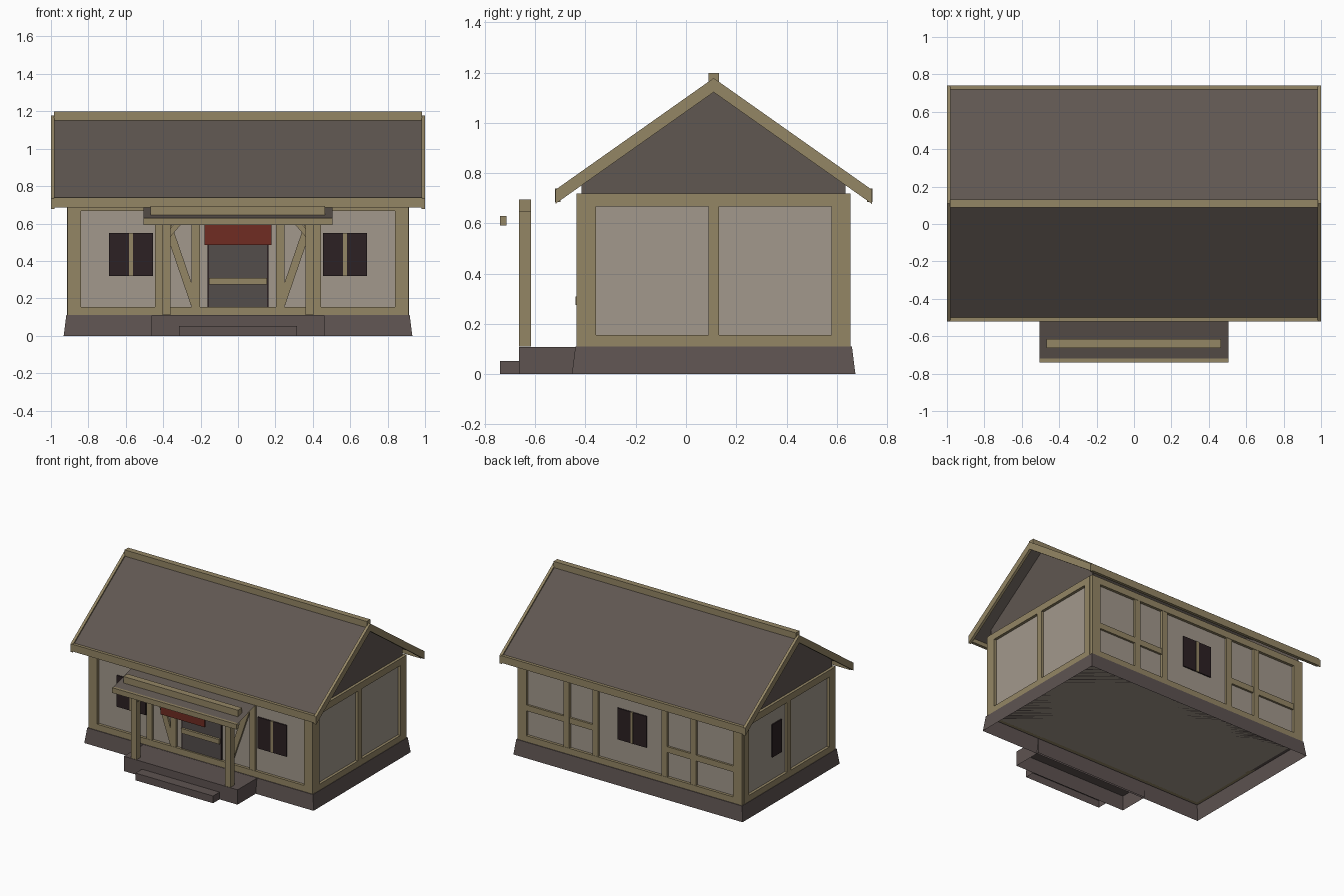
import bpy, bmesh, math
from mathutils import Vector

if "Cube" in bpy.data.objects:
    bpy.data.objects.remove(bpy.data.objects["Cube"])


def material(name, rgb):
    m = bpy.data.materials.new(name)
    lin = [((c / 255 + 0.055) / 1.055) ** 2.4 for c in rgb]
    m.diffuse_color = (*lin, 1)
    m.use_nodes = True
    m.node_tree.nodes["Principled BSDF"].inputs["Base Color"].default_value = m.diffuse_color
    return m


TIMBER = material("timber", (148, 134, 101))
PLASTER = material("plaster", (162, 152, 140))
ROOF = material("roof_slate", (96, 87, 81))
STONE = material("stone", (94, 83, 81))
DARK = material("dark_shutter", (44, 33, 35))
DOOR = material("door_grey", (84, 77, 75))
RED = material("red_cloth", (112, 44, 34))

YC = 0.11      # depth centre of the house


def mesh(name, verts, faces, mat):
    me = bpy.data.meshes.new(name)
    me.from_pydata(verts, [], faces)
    bm = bmesh.new()
    bm.from_mesh(me)
    bmesh.ops.recalc_face_normals(bm, faces=bm.faces)
    bm.to_mesh(me)
    bm.free()
    me.materials.append(mat)
    ob = bpy.data.objects.new(name, me)
    bpy.context.collection.objects.link(ob)
    return ob


def box(name, x, y, z, mat, flare=0.0, open_bottom=False):
    """Box from ranges; flare widens the foot."""
    v = []
    for k, f in ((z[0], flare), (z[1], 0)):
        v += [(x[0] - f, y[0] - f, k), (x[1] + f, y[0] - f, k),
              (x[1] + f, y[1] + f, k), (x[0] - f, y[1] + f, k)]
    f = [(4, 5, 6, 7), (0, 1, 5, 4), (1, 2, 6, 5), (2, 3, 7, 6), (3, 0, 4, 7)]
    if not open_bottom:
        f.append((3, 2, 1, 0))
    return mesh(name, v, f, mat)


def prism_x(name, yz, x0, x1, mat):
    """Extrude a y-z outline along x."""
    n = len(yz)
    v = [(x0, *p) for p in yz] + [(x1, *p) for p in yz]
    f = [tuple(range(n)), tuple(range(2 * n - 1, n - 1, -1))]
    f += [(i, (i + 1) % n, n + (i + 1) % n, n + i) for i in range(n)]
    return mesh(name, v, f, mat)


def brace(name, a, b, w, y0, y1):
    """Slanted timber in the x-z plane."""
    a, b = Vector(a), Vector(b)
    d = (b - a).normalized()
    n = Vector((-d.y, d.x)) * w / 2
    pts = [a + n, b + n, b - n, a - n]
    v = [(p.x, y0, p.y) for p in pts] + [(p.x, y1, p.y) for p in pts]
    f = [(0, 1, 2, 3), (7, 6, 5, 4)] + [(i, (i + 1) % 4, 4 + (i + 1) % 4, 4 + i) for i in range(4)]
    mesh(name, v, f, TIMBER)


def span(c, w):
    return (c - w / 2, c + w / 2)


def mir(r, s):
    return tuple(sorted((r[0] * s, r[1] * s)))


# Hollow stone footing, porch floor and step
box("plinth", (-0.918, 0.918), (-0.44, 0.66), (0, 0.11), STONE, 0.014, True)
box("porch_floor", (-0.462, 0.462), (-0.665, -0.44), (0, 0.109), STONE, 0, True)
box("step", (-0.315, 0.315), (-0.74, -0.665), (0, 0.053), STONE, 0, True)

# Plaster walls and gables
box("walls", (-0.895, 0.895), (-0.415, 0.635), (0.11, 0.715), PLASTER)
for s in (-1, 1):
    prism_x("gable", [(-0.415, 0.715), (0.635, 0.715), (0.635, 0.77), (YC, 1.14), (-0.415, 0.77)],
            s * 0.885, s * 0.895, ROOF)

# Wall frames: front, back, sides
LOW, HIGH, FULL = (0.11, 0.155), (0.668, 0.718), (0.11, 0.718)
FRONT, BACK = (-0.435, -0.41), (0.63, 0.655)
for side, y in (("front", FRONT), ("back", BACK)):
    for z in (LOW, HIGH):
        box(side + "_rail", (-0.91, 0.91), y, z, TIMBER)
    centres = (0.42, 0.225) if side == "front" else (0.515, 0.28)
    for s in (-1, 1):
        box(side + "_corner_post", mir((0.84, 0.912), s), y, FULL, TIMBER)
        for c in centres:
            box(side + "_post", span(c * s, 0.045), (y[0] + 0.002, y[1] - 0.002), FULL, TIMBER)
for s in (-1, 1):
    x = mir((0.885, 0.915), s)
    for z in (LOW, HIGH):
        box("side_rail", x, (-0.41, 0.63), z, TIMBER)
    for y in ((-0.41, -0.358), (0.578, 0.63), span(YC, 0.042)):
        box("side_post", x, y, FULL, TIMBER)
    box("back_mid_rail", mir((0.28, 0.85), s), (0.625, 0.65), (0.335, 0.378), TIMBER)
    brace("front_brace", (s * 0.40, 0.66), (s * 0.232, 0.17), 0.042, -0.43, -0.41)


# Shuttered windows on the front, back and left walls
def window(cx, y):
    for s in (-1, 1):
        box("shutter", span(cx + s * 0.064, 0.108), span(y, 0.009), (0.32, 0.55), DARK)
    box("window_bar", span(cx, 0.02), span(y, 0.016), (0.32, 0.55), TIMBER)


window(-0.572, -0.419)
window(0.572, -0.419)
window(-0.01, 0.639)
box("left_shutter", (-0.904, -0.894), (0.175, 0.285), (0.32, 0.56), DARK)

# Door with crossbar and dark edges
box("door", (-0.155, 0.155), (-0.423, -0.414), (0.155, 0.6), DOOR)
for s in (-1, 1):
    box("door_edge", span(s * 0.159, 0.009), (-0.424, -0.414), (0.155, 0.6), DARK)
box("door_bar", (-0.155, 0.155), (-0.44, -0.42), (0.275, 0.31), TIMBER)

# Main roof: slates, verge boards, eaves boards, ridge beam
SLOPE = 0.706


def pitch(half, top, thick):
    drop = half * SLOPE
    return [(YC - half, top - drop), (YC, top), (YC + half, top - drop),
            (YC + half, top - drop - thick), (YC, top - thick), (YC - half, top - drop - thick)]


prism_x("roof", pitch(0.615, 1.167, 0.022), -0.985, 0.985, ROOF)
for s in (-1, 1):
    prism_x("verge_board", pitch(0.63, 1.178, 0.056), s * 0.98, s * 1.0, TIMBER)
    box("eaves_board", (-0.985, 0.985), span(YC + s * 0.62, 0.022), (0.685, 0.738), TIMBER)
box("ridge_beam", (-0.985, 0.985), span(YC, 0.042), (1.15, 1.198), TIMBER)

# Porch: posts, brackets, beams, thin roof sheet, hanging cloth
for s in (-1, 1):
    box("porch_post", span(s * 0.382, 0.043), (-0.664, -0.616), (0.11, 0.646), TIMBER)
    brace("porch_bracket", (s * 0.372, 0.54), (s * 0.29, 0.635), 0.03, -0.65, -0.63)
box("porch_beam", (-0.468, 0.465), (-0.664, -0.616), (0.646, 0.694), TIMBER)
box("porch_eaves_board", (-0.505, 0.505), (-0.74, -0.714), (0.592, 0.63), TIMBER)
mesh("porch_roof", [(-0.505, -0.73, 0.627), (0.505, -0.73, 0.627),
                    (0.505, -0.42, 0.715), (-0.505, -0.42, 0.715)], [(0, 1, 2, 3)], ROOF)
box("hanging_cloth", (-0.18, 0.18), (-0.644, -0.636), (0.485, 0.648), RED)
